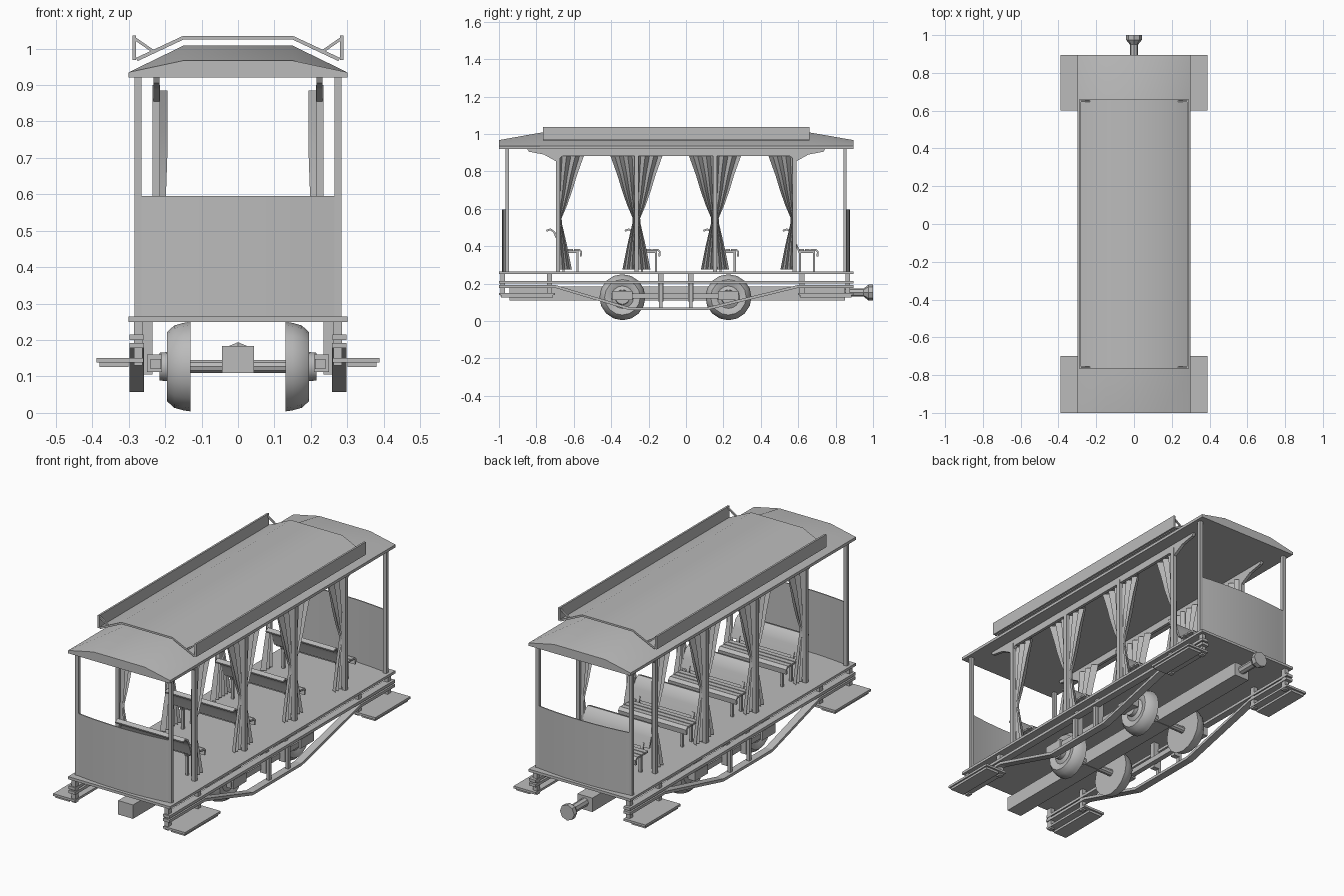
import bpy, bmesh, math
from mathutils import Vector, Matrix

if "Cube" in bpy.data.objects:
    bpy.data.objects.remove(bpy.data.objects["Cube"], do_unlink=True)

grey = bpy.data.materials.new("plain_grey")
grey.use_nodes = True
grey.diffuse_color = (0.5, 0.5, 0.5, 1)
grey.node_tree.nodes["Principled BSDF"].inputs["Base Color"].default_value = (0.5, 0.5, 0.5, 1)


def finish(name, bm, smooth=None):
    """Turn a bmesh into a named, coloured object."""
    if smooth != "sheet":
        bmesh.ops.recalc_face_normals(bm, faces=bm.faces)
    mesh = bpy.data.meshes.new(name)
    bm.to_mesh(mesh)
    bm.free()
    mesh.materials.append(grey)
    obj = bpy.data.objects.new(name, mesh)
    bpy.context.scene.collection.objects.link(obj)
    if smooth:
        bpy.ops.object.select_all(action="DESELECT")
        obj.select_set(True)
        bpy.context.view_layer.objects.active = obj
        bpy.ops.object.shade_smooth_by_angle(angle=math.radians(35))
    return obj


def box(name, xs, ys, zs):
    bm = bmesh.new()
    size = [b - a for a, b in (xs, ys, zs)]
    mid = [(a + b) / 2 for a, b in (xs, ys, zs)]
    bmesh.ops.create_cube(bm, size=1, matrix=Matrix.Translation(mid) @ Matrix.Diagonal((*size, 1)))
    return finish(name, bm)


def pair(name, xs, ys, zs):
    """The same box on both sides."""
    box(name + "_left", xs, ys, zs)
    box(name + "_right", (-xs[1], -xs[0]), ys, zs)


def loft(name, rings, caps=True, smooth=None, closed=True):
    bm = bmesh.new()
    rows = [[bm.verts.new(p) for p in ring] for ring in rings]
    n = len(rows[0])
    for a, b in zip(rows, rows[1:]):
        for i in range(n if closed else n - 1):
            j = (i + 1) % n
            bm.faces.new((a[i], a[j], b[j], b[i]))
    if caps:
        bm.faces.new(rows[0])
        bm.faces.new(rows[-1])
    return finish(name, bm, smooth)


def thicken(path, t):
    """Outline of a 2D path with thickness t."""
    pts = [Vector(p) for p in path]
    sides = ([], [])
    for i, p in enumerate(pts):
        d = (pts[min(i + 1, len(pts) - 1)] - pts[max(i - 1, 0)]).normalized()
        off = Vector((-d.y, d.x)) * t / 2
        sides[0].append(p + off)
        sides[1].append(p - off)
    return sides[0] + sides[1][::-1]


def bar_yz(name, path, t, x0, x1, smooth=None):
    out = thicken(path, t)
    return loft(name, [[(x, p[0], p[1]) for p in out] for x in (x0, x1)], smooth=smooth)


def bar_xz(name, path, t, y0, y1, smooth=None):
    out = thicken(path, t)
    return loft(name, [[(p[0], y, p[1]) for p in out] for y in (y0, y1)], smooth=smooth)


def lathe(name, profile, place, n=16):
    """Profile of (radius, distance); place maps (u, v, distance) to a point."""
    rings = [[place(r * math.cos(k * math.tau / n), r * math.sin(k * math.tau / n), d)
              for k in range(n)] for r, d in profile]
    return loft(name, rings, smooth=True)


# Floor, corner posts and bowed end panels
box("floor", (-0.3, 0.3), (-1, 0.895), (0.25, 0.264))
for end, y, out in (("front", -0.955, -1), ("back", 0.85, 1)):
    pair("corner_post_" + end, (0.265, 0.284), (y - 0.009, y + 0.009), (0.26, 0.925))
    arc = [(0.272 * k / 6, y + out * (0.005 + 0.02 * (1 - (k / 6) ** 2))) for k in range(-6, 7)]
    outline = thicken(arc, 0.006)
    loft("end_panel_" + end, [[(p[0], p[1], z) for p in outline] for z in (0.26, 0.595)], smooth=True)

# Roof with sloping ends, raised canopy and side boards
stations = ((-1, 0.967), (-0.77, 1.008), (0.66, 1.008), (0.895, 0.967))
loft("roof", [[(-0.3, y, 0.92), (-0.3, y, 0.935), (-0.15, y, t), (0.15, y, t),
               (0.3, y, 0.935), (0.3, y, 0.92)] for y, t in stations], smooth=True)
bar_xz("canopy", [(-0.278, 0.97), (-0.15, 1.03), (0.15, 1.03), (0.278, 0.97)], 0.01, -0.765, 0.66, True)
pair("roof_board", (0.28, 0.29), (-0.765, 0.66), (0.968, 1.036))
for s in (-1, 1):
    for y in (-0.758, 0.65):
        bar_xz("board_strut", [(s * 0.232, 0.992), (s * 0.284, 1.028)], 0.008, y - 0.004, y + 0.004)

# Side posts and valances
posts = (-0.685, -0.265, 0.155, 0.58)
valance = [(-0.85, 0.922), (-0.84, 0.905), (-0.76, 0.89), (-0.695, 0.854), (-0.66, 0.882),
           (0.555, 0.882), (0.59, 0.854), (0.655, 0.89), (0.735, 0.905), (0.745, 0.922)]
for s in (-1, 1):
    loft("valance", [[(s * x, y, z) for y, z in valance] for x in (0.216, 0.232)])
for y in posts:
    pair("side_post", (0.214, 0.235), (y - 0.011, y + 0.011), (0.26, 0.9))

# Tied curtains hanging beside each post
drape = ((0.275, 0.075), (0.4, 0.05), (0.52, 0.022), (0.55, 0.02), (0.62, 0.05),
         (0.7, 0.078), (0.78, 0.102), (0.885, 0.14))
for i, y in enumerate(posts):
    sides = [d for d in (-1, 1) if (i, d) not in ((0, -1), (3, 1))]
    for s in (-1, 1):
        for d in sides:
            rows = []
            for z, w in drape:
                amp = 0.006 + 0.1 * w
                rows.append([(s * (0.208 + min(amp, 0.014) * math.cos(k * math.pi / 2)),
                              y + d * w * k / 12, z) for k in range(13)])
            loft("curtain", rows, caps=False, smooth="sheet", closed=False)

# Slatted benches facing the back
for y in posts:
    back = [(y - 0.062, 0.482), (y - 0.04, 0.49), (y - 0.02, 0.476), (y - 0.005, 0.44), (y + 0.012, 0.39)]
    bar_yz("bench_back", back, 0.01, -0.2, 0.2, True)
    for k in range(3):
        a = y + 0.024 + k * 0.031
        box("bench_slat", (-0.2, 0.2), (a, a + 0.026), (0.374, 0.384))
    bar_yz("bench_lip", [(y + 0.112, 0.382), (y + 0.125, 0.37), (y + 0.122, 0.345)], 0.01, -0.2, 0.2, True)
    for s in (-1, 1):
        bar_yz("bench_frame", [(y + 0.008, 0.41), (y + 0.025, 0.37), (y + 0.11, 0.37)], 0.012,
               s * 0.16 - 0.008, s * 0.16 + 0.008)
        for a in (0.03, 0.105):
            box("bench_leg", (s * 0.16 - 0.007, s * 0.16 + 0.007), (y + a - 0.006, y + a + 0.006), (0.26, 0.372))

# Side rails, truss rods, hangers and steps
pair("side_rail", (0.26, 0.298), (-1, 0.895), (0.2, 0.215))
truss = [(-1, 0.185), (-0.7, 0.185), (-0.3, 0.065), (0.11, 0.065), (0.6, 0.185), (0.895, 0.185)]
for s in (-1, 1):
    bar_yz("truss_rod", truss, 0.015, s * 0.258, s * 0.298)
for end, y0, y1 in (("front", -1, -0.7), ("back", 0.6, 0.895)):
    pair("step_" + end, (0.26, 0.388), (y0, y1), (0.138, 0.15))
    pair("step_lip_" + end, (0.3, 0.38), (y0 + 0.01, y1 - 0.01), (0.126, 0.138))
    for y in (y0 + 0.02, y1 - 0.03):
        pair("step_hanger", (0.262, 0.285), (y - 0.013, y + 0.013), (0.13, 0.252))
for y in (-0.135, 0.025):
    pair("frame_hanger", (0.235, 0.268), (y - 0.014, y + 0.014), (0.105, 0.252))
    pair("truss_post", (0.268, 0.285), (y - 0.01, y + 0.01), (0.065, 0.205))

# Wheelsets
pair("axle_frame", (0.212, 0.24), (-0.4, 0.28), (0.12, 0.148))
for y in (-0.34, 0.227):
    lathe("axle", [(0.019, -0.2), (0.019, 0.2)], lambda u, v, d: (d, y + u, 0.127 + v), 10)
    pair("axle_box", (0.208, 0.25), (y - 0.055, y + 0.055), (0.112, 0.16))
    for s in (-1, 1):
        lathe("wheel", [(0.04, 0.13), (0.123, 0.13), (0.12, 0.15), (0.113, 0.175), (0.095, 0.195),
                        (0.08, 0.193), (0.06, 0.185), (0.04, 0.195), (0.038, 0.215)],
              lambda u, v, d: (s * d, y + u, 0.127 + v))

# Centre beam and rear coupler
box("centre_beam", (-0.044, 0.044), (-0.945, 0.85), (0.11, 0.184))
lathe("coupler", [(0.022, 0.84), (0.022, 0.95), (0.042, 0.975), (0.042, 1.0)],
      lambda u, v, d: (u, d, 0.152 + v), 8)
